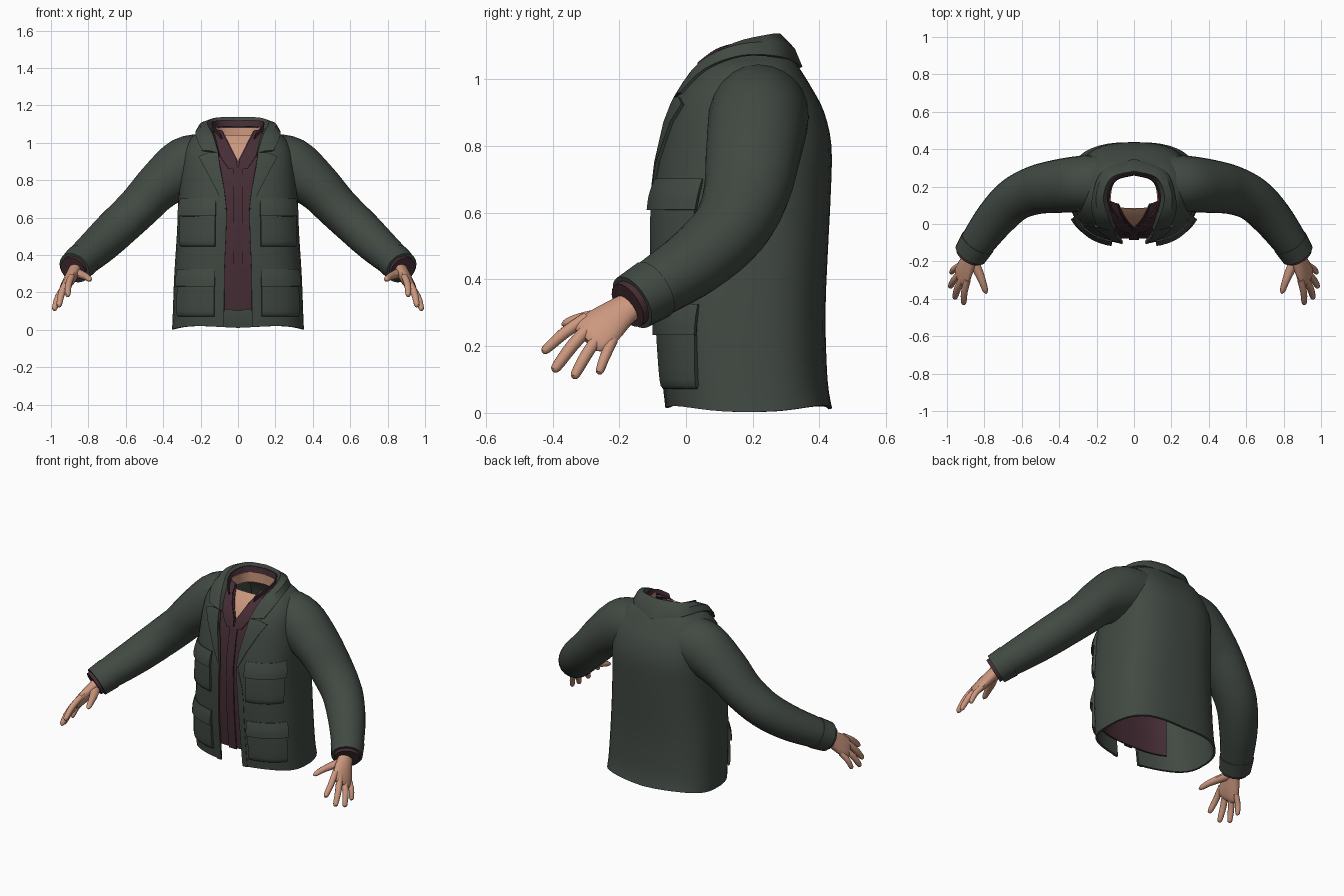
import bpy, bmesh, math
from mathutils import Vector

if "Cube" in bpy.data.objects:
    bpy.data.objects.remove(bpy.data.objects["Cube"])


def material(name, rgb):
    m = bpy.data.materials.new(name)
    m.diffuse_color = (*rgb, 1)
    m.use_nodes = True
    m.node_tree.nodes["Principled BSDF"].inputs["Base Color"].default_value = m.diffuse_color
    return m


GREEN = material("jacket green", (0.054, 0.068, 0.056))
MAROON = material("shirt maroon", (0.062, 0.027, 0.036))
SKIN = material("skin", (0.60, 0.31, 0.21))


def curve(pts, n):
    """Smooth curve through tuples of any size, n steps per span."""
    out = []
    for i in range(len(pts) - 1):
        a, b, c, d = (pts[max(0, min(len(pts) - 1, i + k))] for k in (-1, 0, 1, 2))
        for s in range(n + (i == len(pts) - 2)):
            t = s / n
            out.append(tuple(0.5 * (2 * q + (r - p) * t + (2 * p - 5 * q + 4 * r - w) * t * t
                                    + (3 * q - p - 3 * r + w) * t ** 3)
                             for p, q, r, w in zip(a, b, c, d)))
    return out


def add_grid(bm, rows, closed=False, caps=False):
    vs = [[bm.verts.new(p) for p in r] for r in rows]
    n = len(rows[0])
    for r0, r1 in zip(vs, vs[1:]):
        for j in range(n if closed else n - 1):
            k = (j + 1) % n
            bm.faces.new((r0[j], r0[k], r1[k], r1[j]))
    if caps:
        bm.faces.new(vs[0])
        bm.faces.new(vs[-1])


def finish(name, bm, mat, thick=0.0, mirror=True):
    bmesh.ops.recalc_face_normals(bm, faces=bm.faces)
    me = bpy.data.meshes.new(name)
    bm.to_mesh(me)
    bm.free()
    me.materials.append(mat)
    ob = bpy.data.objects.new(name, me)
    bpy.context.collection.objects.link(ob)
    if mirror:
        ob.modifiers.new("mirror", 'MIRROR').merge_threshold = 0.0005
    if thick:
        s = ob.modifiers.new("thickness", 'SOLIDIFY')
        s.thickness, s.offset = thick, 0
    return ob


def add_tube(bm, pts, sides=16, steps=4, side=None, caps=True):
    """pts: (x, y, z, half width, half height)."""
    path = curve(pts, steps)
    rows = []
    for i, p in enumerate(path):
        t = (Vector(path[min(i + 1, len(path) - 1)][:3]) - Vector(path[max(i - 1, 0)][:3])).normalized()
        u = (Vector(side) if side else t.cross(Vector((0, 0, 1))))
        u = (u - t * u.dot(t)).normalized()
        v = u.cross(t)
        rows.append([Vector(p[:3]) + u * p[3] * math.cos(a) + v * p[4] * math.sin(a)
                     for a in (2 * math.pi * k / sides for k in range(sides))])
    add_grid(bm, rows, True, caps)


# Torso sections: z, half width, front y, back y, half opening
TORSO = curve([(0.012, .347, -.055, .432, .078), (0.10, .343, -.065, .418, .076),
               (0.30, .335, -.085, .412, .074), (0.50, .322, -.095, .42, .066),
               (0.66, .315, -.095, .428, .062), (0.80, .31, -.07, .43, .082),
               (0.90, .298, -.045, .408, .10), (0.97, .28, -.01, .372, .112),
               (1.03, .24, .04, .335, .125), (1.06, .18, .08, .315, .13),
               (1.075, .15, .10, .30, .128)], 3)
P = 0.75


def section(z):
    z = max(TORSO[0][0], min(TORSO[-1][0], z))
    for s0, s1 in zip(TORSO, TORSO[1:]):
        if z <= s1[0]:
            t = (z - s0[0]) / (s1[0] - s0[0])
            return [a + (b - a) * t for a, b in zip(s0, s1)]
    return TORSO[-1]


def front_y(x, z):
    _, a, f, b, _ = section(z)
    s = min(0.995, abs(x) / a) ** (1 / P)
    return (f + b) / 2 - (b - f) / 2 * math.sqrt(1 - s * s) ** P


def drape(name, rows, mat, thick, cols=8, steps=3, smooth=True):
    """Panel following the torso front; rows: (z, inner x, outer x, offset)."""
    bm = bmesh.new()
    grid = []
    for z, x0, x1, off in (curve(rows, steps) if smooth else rows):
        line = []
        for j in range(cols + 1):
            x = x0 + (x1 - x0) * j / cols
            d = (front_y(x + .002, z) - front_y(max(0, x - .002), z)) / .004
            n = Vector((d if x > .001 else 0, -1, 0)).normalized()
            line.append(Vector((x, front_y(x, z), z)) + n * off)
        grid.append(line)
    add_grid(bm, grid)
    return finish(name, bm, mat, thick)


# Jacket body, open at the front
bm = bmesh.new()
rows = []
for z, a, f, b, o in TORSO:
    t0 = math.asin((o / a) ** (1 / P))
    row = []
    for k in range(21):
        t = t0 + (math.pi - t0) * k / 20
        s, c = max(0, math.sin(t)), math.cos(t)
        x = a * s ** P if k < 20 else 0
        row.append((x, (f + b) / 2 - (b - f) / 2 * math.copysign(abs(c) ** P, c),
                    z + .01 * math.sin(3 * t) * max(0, 1 - z / .15)))
    rows.append(row)
add_grid(bm, rows)
finish("jacket_body", bm, GREEN, 0.012)

# Sleeves
ARM = [(.16, .22, .90, .15, .148), (.28, .215, .87, .15, .16), (.42, .20, .77, .142, .13),
       (.53, .18, .655, .13, .115), (.64, .13, .55, .118, .11), (.74, .03, .455, .108, .102),
       (.83, -.09, .375, .094, .09), (.868, -.15, .338, .086, .082)]
bm = bmesh.new()
add_tube(bm, ARM, 24)
finish("sleeve", bm, GREEN)
bm = bmesh.new()
add_tube(bm, [(.835, -.097, .37, .097, .093), (.875, -.161, .331, .090, .087)], 24, 2)
finish("sleeve_cuff", bm, GREEN)
bm = bmesh.new()
add_tube(bm, [(.85, -.12, .355, .078, .074), (.884, -.175, .322, .074, .072)], 24, 2)
finish("shirt_cuff", bm, MAROON)

# Hands: palm, four fingers and thumb
bm = bmesh.new()
ACROSS = (.045, .105, -.065)
add_tube(bm, [(.865, -.14, .335, .042, .034), (.88, -.19, .305, .05, .034),
              (.905, -.245, .262, .066, .031), (.924, -.285, .230, .068, .024),
              (.93, -.30, .218, .05, .014)], 16, 3, ACROSS)
FINGERS = [((.893, -.315, .272), (.912, -.430, .182), .018), ((.918, -.30, .245), (.960, -.398, .125), .019),
           ((.934, -.27, .215), (.985, -.338, .105), .018), ((.938, -.225, .205), (.980, -.262, .118), .016)]
for base, tip, r in FINGERS:
    a, b = Vector(base), Vector(tip)
    a -= (b - a) * .15
    m = a.lerp(b, .5) + Vector((.006, 0, .006))
    e = a.lerp(b, .92)
    add_tube(bm, [(*a, r, r), (*m, r, r), (*e, r * .8, r * .8), (*b, r * .25, r * .25)], 10, 3)
add_tube(bm, [(.865, -.19, .305, .03, .026), (.832, -.255, .292, .025, .022), (.808, -.315, .282, .019, .018),
              (.795, -.355, .27, .015, .014), (.789, -.372, .264, .004, .004)], 10, 3)
finish("hand", bm, SKIN)

# Folded collar, from front point round to the back centre
bm = bmesh.new()
EDGES = [[(.19, -.015, .958), (.222, .06, 1.03), (.215, .17, 1.07), (.16, .285, 1.065), (0, .345, 1.035)],
         [(.15, -.026, .955), (.185, .045, 1.05), (.20, .155, 1.10), (.145, .275, 1.108), (0, .322, 1.09)],
         [(.108, -.034, .945), (.137, .035, 1.04), (.165, .145, 1.105), (.12, .25, 1.13), (0, .283, 1.133)],
         [(.10, -.015, .93), (.125, .055, 1.03), (.14, .15, 1.075), (.105, .235, 1.085), (0, .27, 1.085)]]
add_grid(bm, [curve(e, 4) for e in EDGES])
finish("jacket_collar", bm, GREEN, 0.009)

# Lapels
drape("lapel", [(.65, .060, .068, .008), (.75, .072, .115, .012), (.87, .094, .175, .013),
                (.925, .102, .205, .012), (.945, .104, .158, .012)], GREEN, 0.010, smooth=False)

# Pockets and flaps
for label, top, x0, x1 in (("chest", .70, .12, .297), ("hip", .325, .125, .312)):
    lo = top - .245
    drape(label + "_pocket", [(lo, x0, x1, .006), (lo + .02, x0, x1, .012), (top - .09, x0, x1, .008),
                              (top - .03, x0, x1, .003)], GREEN, 0.018)
    drape(label + "_flap", [(top - .092, x0 - .004, x1 + .002, .022), (top - .05, x0 - .004, x1 + .002, .018),
                            (top, x0 - .004, x1 + .002, .006)], GREEN, 0.012)

# Front hem facing
drape("front_facing", [(.015, .074, .105, .003), (.3, .072, .105, .003), (.5, .064, .10, .003),
                       (.65, .060, .068, .003)], GREEN, 0.010, 2)

# Shirt front with a v neck, collar strips and button strip
drape("shirt_front", [(.11, 0, .25, -.022), (.3, 0, .26, -.022), (.55, 0, .26, -.022), (.78, 0, .25, -.022),
                      (.90, 0, .22, -.022), (1.0, .05, .18, -.022), (1.06, .085, .145, -.02)],
      MAROON, 0.008, smooth=False)
drape("shirt_collar", [(.86, .003, .05, -.014), (.91, .006, .085, -.012), (.98, .045, .125, -.010),
                       (1.03, .072, .14, -.010), (1.065, .09, .14, -.010)], MAROON, 0.008, smooth=False)
drape("button_strip", [(.105, 0, .026, -.015), (.5, 0, .026, -.015), (.87, 0, .026, -.015)], MAROON, 0.008, 3)

# Inner shirt collar band around the neck
bm = bmesh.new()
BAND = [[(.085, .035, 1.02), (.122, .09, 1.06), (.13, .16, 1.075), (.095, .235, 1.085), (0, .262, 1.085)],
        [(.095, .035, 1.05), (.13, .09, 1.09), (.138, .16, 1.11), (.10, .24, 1.12), (0, .266, 1.12)]]
add_grid(bm, [curve(e, 4) for e in BAND])
finish("shirt_collar_band", bm, MAROON, 0.006)

# Skin at the chest and the back of the neck
drape("chest_skin", [(.86, 0, .07, -.032), (.95, 0, .11, -.032), (1.04, 0, .11, -.032)], SKIN, 0.006)
bm = bmesh.new()
add_grid(bm, [curve([(.128, .12, z), (.118, .20, z), (.08, .25, z), (0, .266, z)], 4) for z in (1.02, 1.06, 1.082)])
finish("neck_skin", bm, SKIN, 0.006)

# Apply modifiers and smooth by angle
bpy.ops.object.select_all(action='SELECT')
bpy.context.view_layer.objects.active = bpy.context.selected_objects[0]
bpy.ops.object.convert(target='MESH')
bpy.ops.object.shade_smooth_by_angle(angle=math.radians(40))
